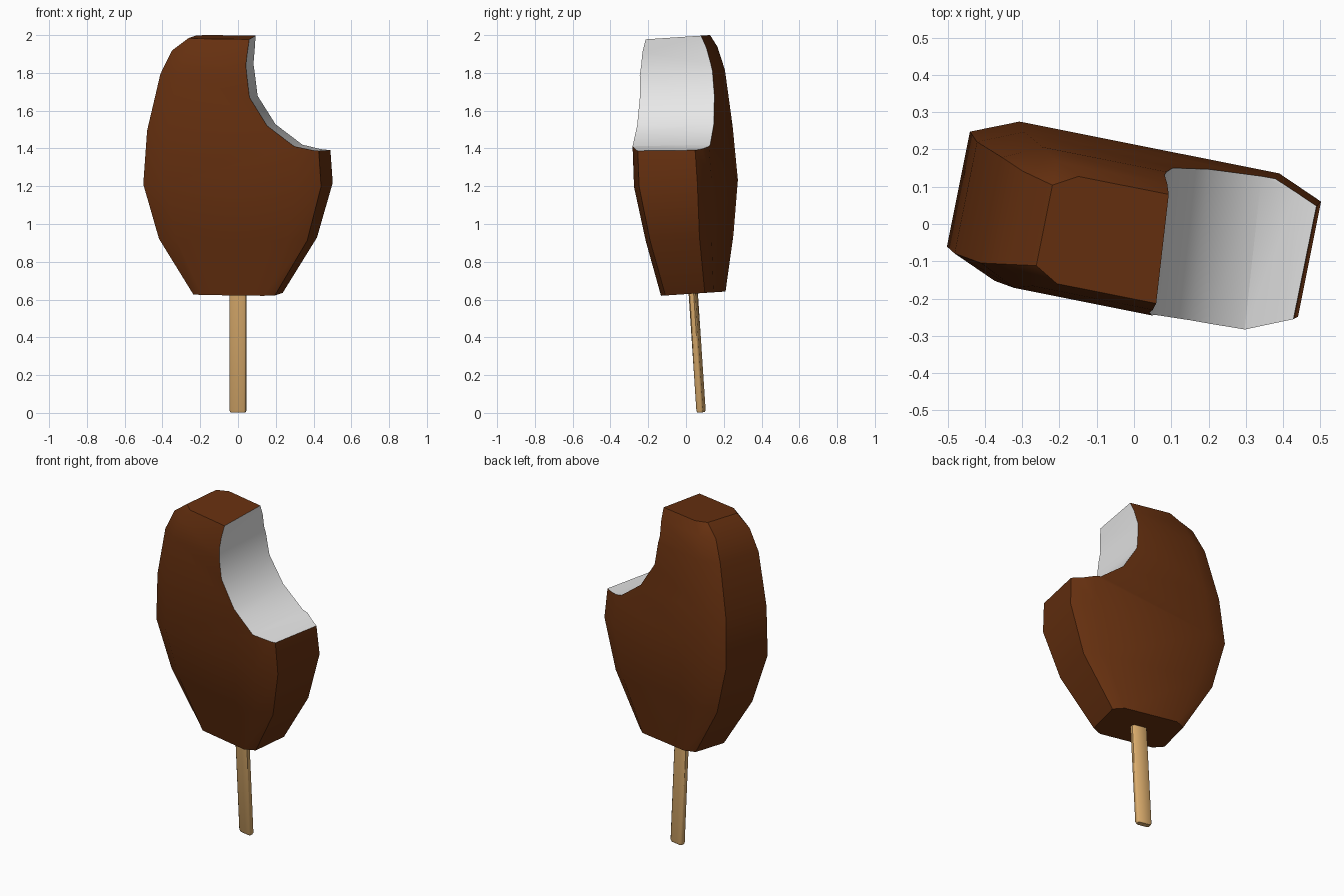
import bpy, bmesh, math
from mathutils import Matrix, Vector

if "Cube" in bpy.data.objects:
    bpy.data.objects.remove(bpy.data.objects["Cube"])


def material(name, rgb):
    m = bpy.data.materials.new(name)
    m.diffuse_color = (*rgb, 1)
    m.use_nodes = True
    m.node_tree.nodes["Principled BSDF"].inputs["Base Color"].default_value = m.diffuse_color
    return m


chocolate = material("chocolate", (0.135, 0.030, 0.005))
cream = material("cream", (0.80, 0.80, 0.80))
wood = material("wood", (0.70, 0.41, 0.15))

# the whole bar is turned and leans slightly towards the front
POSE = (Matrix.Translation((0, 0, 1.21)) @ Matrix.Rotation(math.radians(3.8), 4, 'X')
        @ Matrix.Rotation(math.radians(-11.3), 4, 'Z'))


def loft(name, rings, mats, index=0):
    """Skin a stack of equal-length point rings and cap both ends."""
    bm = bmesh.new()
    loops = [[bm.verts.new(p) for p in r] for r in rings]
    n = len(loops[0])
    for a, b in zip(loops, loops[1:]):
        for i in range(n):
            j = (i + 1) % n
            bm.faces.new((a[i], a[j], b[j], b[i]))
    bm.faces.new(loops[0][::-1])
    bm.faces.new(loops[-1])
    bmesh.ops.recalc_face_normals(bm, faces=bm.faces)
    for f in bm.faces:
        f.material_index = index
    me = bpy.data.meshes.new(name)
    bm.to_mesh(me)
    bm.free()
    for m in mats:
        me.materials.append(m)
    ob = bpy.data.objects.new(name, me)
    bpy.context.collection.objects.link(ob)
    return ob


def octagon(hw, t, z, kx, ky):
    """Chamfered rectangle, half width hw, half depth t."""
    c, s = hw * kx, t * ky
    pts = [(hw, -s), (hw, s), (c, t), (-c, t), (-hw, s), (-hw, -s), (-c, -t), (c, -t)]
    return [POSE @ Vector((x, y, z)) for x, y in pts]


def smooth(ob, angle):
    bpy.ops.object.select_all(action='DESELECT')
    ob.select_set(True)
    bpy.context.view_layer.objects.active = ob
    bpy.ops.object.shade_smooth_by_angle(angle=math.radians(angle))


# ice cream body: (height, half width, half depth)
levels = [(-.58, .22, .142), (-.285, .40, .178), (.005, .48, .21), (.29, .46, .204),
          (.59, .39, .193), (.715, .33, .17), (.78, .245, .147)]
body = loft("ice_cream_body", [octagon(w, t, z, .74, .75) for z, w, t in levels],
            [chocolate, cream])

# bite: a front outline pushed backwards, slightly skewed
bite = [(.075, 2.3), (.058, 2.0), (.04, 1.84), (.06, 1.67), (.155, 1.52), (.30, 1.412),
        (.40, 1.39), (.49, 1.382), (.8, 1.37), (.8, 2.3)]
cutter = loft("bite_cutter", [[(x + .11 * (y + .25), y, z + .02 * (y + .25)) for x, z in bite]
                              for y in (-.6, .6)], [chocolate, cream], 1)
cutter.hide_render = True
cut = body.modifiers.new("bite", 'BOOLEAN')
cut.operation = 'DIFFERENCE'
cut.solver = 'EXACT'
cut.object = cutter
bpy.context.view_layer.objects.active = body
bpy.ops.object.modifier_apply(modifier="bite")
bpy.data.objects.remove(cutter)
smooth(body, 32)

# wooden stick with softened edges and ends
stick = loft("stick", [octagon(w, t, z, .8, .6) for z, w, t in
                       [(-1.21, .039, .014), (-1.198, .0445, .018), (-.5, .0445, .018)]], [wood])
smooth(stick, 50)
